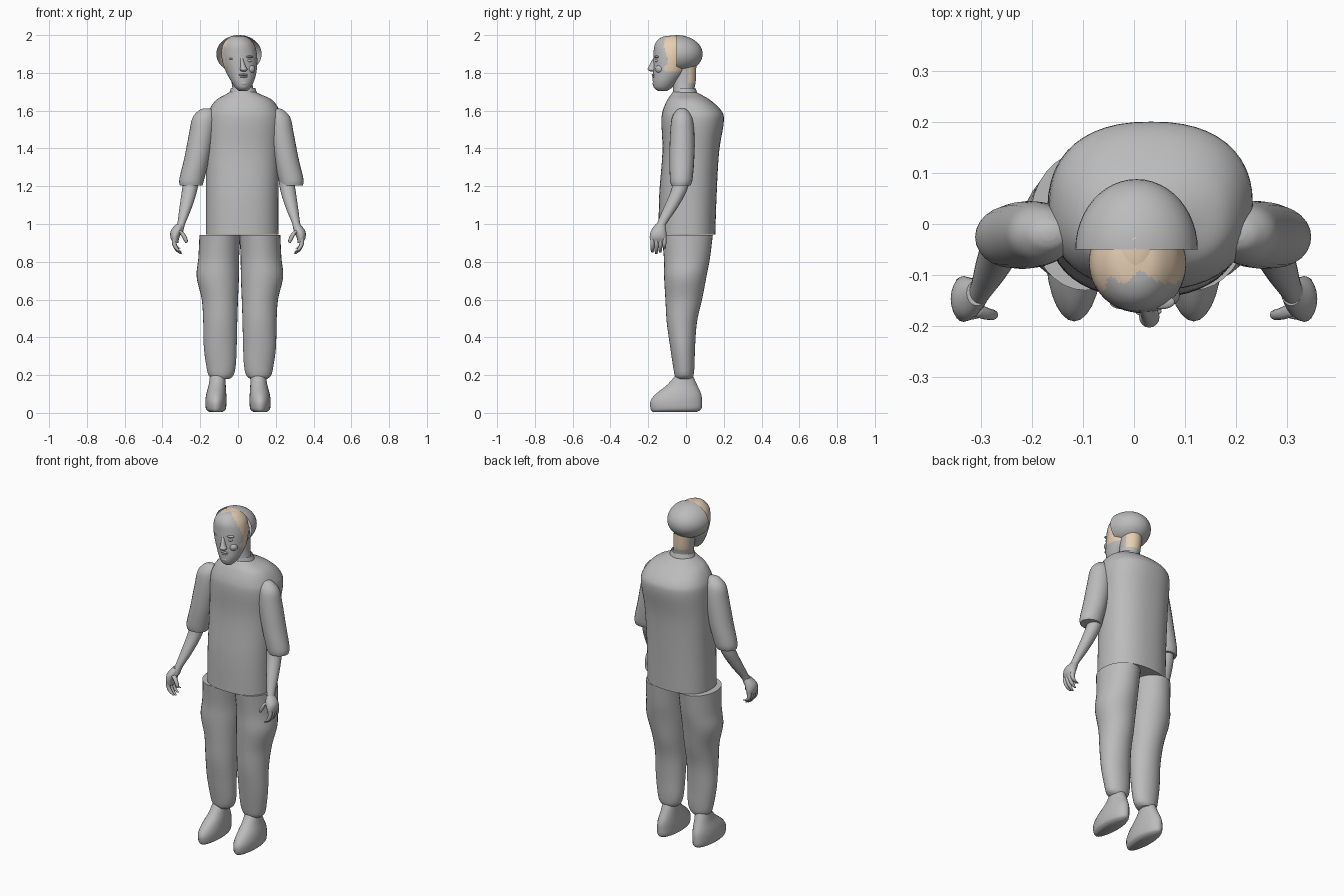
import bpy, bmesh, math
from mathutils import Vector

cube = bpy.data.objects.get("Cube")
if cube:
    bpy.data.objects.remove(cube)


def material(name, rgb):
    m = bpy.data.materials.new(name)
    m.use_nodes = True
    m.diffuse_color = (*rgb, 1)
    bsdf = m.node_tree.nodes["Principled BSDF"]
    bsdf.inputs["Base Color"].default_value = (*rgb, 1)
    bsdf.inputs["Roughness"].default_value = 0.8
    return m


GREY = material("cloth grey", (0.5, 0.5, 0.5))
SKIN = material("pale skin", (0.80, 0.62, 0.45))


def finish(name, bm, mats=(GREY,), rule=None):
    """Turn a bmesh into a smooth object, colouring faces by an optional rule."""
    bmesh.ops.recalc_face_normals(bm, faces=bm.faces)
    if rule:
        for f in bm.faces:
            f.material_index = rule(f.calc_center_median())
    me = bpy.data.meshes.new(name)
    bm.to_mesh(me)
    bm.free()
    for m in mats:
        me.materials.append(m)
    ob = bpy.data.objects.new(name, me)
    bpy.context.collection.objects.link(ob)
    bpy.ops.object.select_all(action="DESELECT")
    ob.select_set(True)
    bpy.context.view_layer.objects.active = ob
    bpy.ops.object.shade_smooth_by_angle(angle=math.radians(45))
    return ob


def spline(rows, steps):
    """Catmull-Rom interpolation of section rows."""
    out = []
    for i in range(len(rows) - 1):
        a, b, c, d = (rows[min(max(i + k, 0), len(rows) - 1)] for k in (-1, 0, 1, 2))
        for s in range(steps):
            t = s / steps
            out.append([q + 0.5 * t * (r - p + t * (2*p - 5*q + 4*r - w + t * (3*(q - r) + w - p)))
                        for p, q, r, w in zip(a, b, c, d)])
    return out + [list(rows[-1])]


def loft(name, rows, segs=32, steps=5, power=1.0, caps=True, **kw):
    """Skin horizontal rings given as (x, y, z, half width, half depth)."""
    bm = bmesh.new()
    rings = []
    for x, y, z, rx, ry in spline(rows, steps):
        ring = []
        for k in range(segs):
            a = math.tau * k / segs
            c, s = math.cos(a), math.sin(a)
            ring.append(bm.verts.new((x + rx * math.copysign(abs(c) ** power, c),
                                      y + ry * math.copysign(abs(s) ** power, s), z)))
        rings.append(ring)
    for lo, hi in zip(rings, rings[1:]):
        for k in range(segs):
            j = (k + 1) % segs
            bm.faces.new((lo[k], lo[j], hi[j], hi[k]))
    if caps:
        bm.faces.new(rings[0])
        bm.faces.new(rings[-1])
    return finish(name, bm, **kw)


def ellipsoid_mesh(centre, radii, segs=24):
    bm = bmesh.new()
    bmesh.ops.create_uvsphere(bm, u_segments=segs, v_segments=segs // 2, radius=1)
    for v in bm.verts:
        v.co = Vector(centre) + Vector(p * r for p, r in zip(v.co, radii))
    return bm


def blob(name, centre, radii, mat=GREY):
    return finish(name, ellipsoid_mesh(centre, radii), mats=(mat,))


def sided(rows, side, shift):
    """Mirror rows to one side; the body leans a little to its left."""
    return [(side * r[0] + shift, *r[1:]) for r in rows]


# Shirt body and collar
loft("shirt", [(.022, .005, .945, .192, .15), (.022, .01, 1.15, .192, .152),
               (.025, .025, 1.38, .195, .15), (.033, .035, 1.54, .2, .165),
               (.033, .032, 1.6, .187, .155), (.033, .015, 1.655, .15, .115),
               (.028, 0, 1.685, .095, .08), (.025, -.01, 1.7, .065, .06)],
     segs=48, power=.85)
loft("collar", [(.027, -.005, 1.66, .085, .075), (.027, -.005, 1.69, .075, .066),
                (.027, -.008, 1.72, .064, .058)], caps=False)

# Arms, hands, legs and feet on both sides
for side, label in ((-1, "right"), (1, "left")):
    loft(label + "_sleeve", sided([
        (.185, -.02, 1.612, .015, .012), (.187, -.02, 1.6, .04, .032),
        (.198, -.02, 1.56, .062, .055), (.21, -.02, 1.48, .067, .064),
        (.235, -.022, 1.35, .067, .066), (.262, -.025, 1.24, .066, .06),
        (.266, -.027, 1.205, .06, .052)], side, .018), segs=24)
    loft(label + "_forearm", sided([
        (.25, -.02, 1.24, .04, .042), (.262, -.04, 1.17, .04, .042),
        (.283, -.085, 1.08, .032, .036), (.305, -.13, 1, .021, .026),
        (.318, -.145, .96, .024, .03)], side, .004), segs=20)
    loft(label + "_palm", sided([
        (.308, -.135, 1, .02, .025), (.325, -.145, .965, .03, .04),
        (.334, -.147, .93, .024, .045), (.33, -.147, .9, .014, .038)], side, 0), segs=20)
    for i, tip in enumerate((.87, .85, .842, .85)):
        y = -.115 - .021 * i
        loft(f"{label}_finger_{i + 1}", sided([
            (.337, y, .935, .012, .011), (.337, y, .895, .012, .011),
            (.322, y, .865 + (tip - .85) / 2, .011, .01),
            (.302, y, tip, .006, .006)], side, 0), segs=10, steps=3)
    loft(label + "_thumb", sided([
        (.315, -.165, .965, .016, .014), (.292, -.175, .945, .013, .012),
        (.277, -.178, .915, .011, .01), (.274, -.178, .9, .005, .005)], side, 0),
        segs=10, steps=3)
    loft(label + "_trouser_leg", sided([
        (.106, .006, .943, .108, .136), (.112, .005, .82, .108, .122),
        (.117, -.004, .72, .112, .112), (.106, -.012, .6, .096, .097),
        (.104, -.022, .48, .09, .08), (.104, -.018, .35, .087, .066),
        (.1, -.012, .25, .078, .057), (.1, -.01, .2, .066, .05),
        (.1, -.01, .18, .045, .04)], side, .01))
    loft(label + "_foot", sided([
        (.117, -.06, .005, .035, .115), (.117, -.053, .02, .052, .134),
        (.117, -.052, .06, .056, .137), (.115, -.04, .1, .053, .12),
        (.11, -.02, .15, .045, .078), (.107, -.01, .2, .041, .045)], side, 0), segs=28)


# Head: grey face, bare skin behind the hairline
def scalp(c):
    line = -.105 - .4 * max(0, -c.x - .02) + .012 * math.sin(90 * c.x + 60 * c.z)
    return int(c.z > 1.81 and c.y > line)


loft("neck", [(.028, 0, 1.62, .062, .06), (.027, -.012, 1.7, .056, .056),
              (.02, -.01, 1.76, .055, .062), (.012, -.01, 1.86, .06, .065)],
     mats=(GREY, SKIN), rule=lambda c: int(c.z > 1.74 and c.y > .015))
loft("head", [(.026, -.125, 1.705, .022, .025), (.026, -.122, 1.722, .04, .048),
              (.024, -.11, 1.755, .06, .066), (.018, -.09, 1.8, .079, .085),
              (.011, -.08, 1.85, .091, .094), (.006, -.075, 1.9, .094, .097),
              (.003, -.073, 1.945, .085, .094), (.002, -.072, 1.975, .064, .077),
              (.002, -.07, 1.992, .04, .05), (.002, -.07, 1.997, .012, .015)],
     segs=64, steps=6, mats=(GREY, SKIN), rule=scalp)
blob("crown_patch", (.003, -.05, 1.96), (.055, .085, .04), SKIN)

# Facial features
loft("nose", [(.03, -.178, 1.808, .012, .012), (.03, -.182, 1.818, .02, .021),
              (.027, -.178, 1.835, .014, .018), (.021, -.17, 1.865, .009, .011),
              (.018, -.164, 1.885, .006, .006)], segs=16)
blob("upper_lip", (.028, -.171, 1.79), (.026, .011, .006))
blob("lower_lip", (.028, -.169, 1.779), (.022, .011, .006))
blob("chin", (.027, -.157, 1.745), (.028, .02, .018))
for side, label in ((-1, "right"), (1, "left")):
    blob(label + "_eye", (.018 + side * .037, -.154, 1.858 + side * .006), (.016, .01, .008))
    blob(label + "_brow", (.016 + side * .038, -.153, 1.88 + side * .005), (.026, .014, .007))
    blob(label + "_cheek", (.022 + side * .042, -.138, 1.82), (.026, .024, .024))

# Rounded cap over the back half of the head
cap = ellipsoid_mesh((.005, -.05, 1.9), (.12, .138, .1), segs=48)
for point, normal in (((0, -.05, 0), (0, -1, 0)), ((0, 0, 1.815), (0, 0, -1))):
    bmesh.ops.bisect_plane(cap, geom=cap.verts[:] + cap.edges[:] + cap.faces[:],
                           plane_co=point, plane_no=normal, clear_outer=True)
finish("head_cap", cap)
